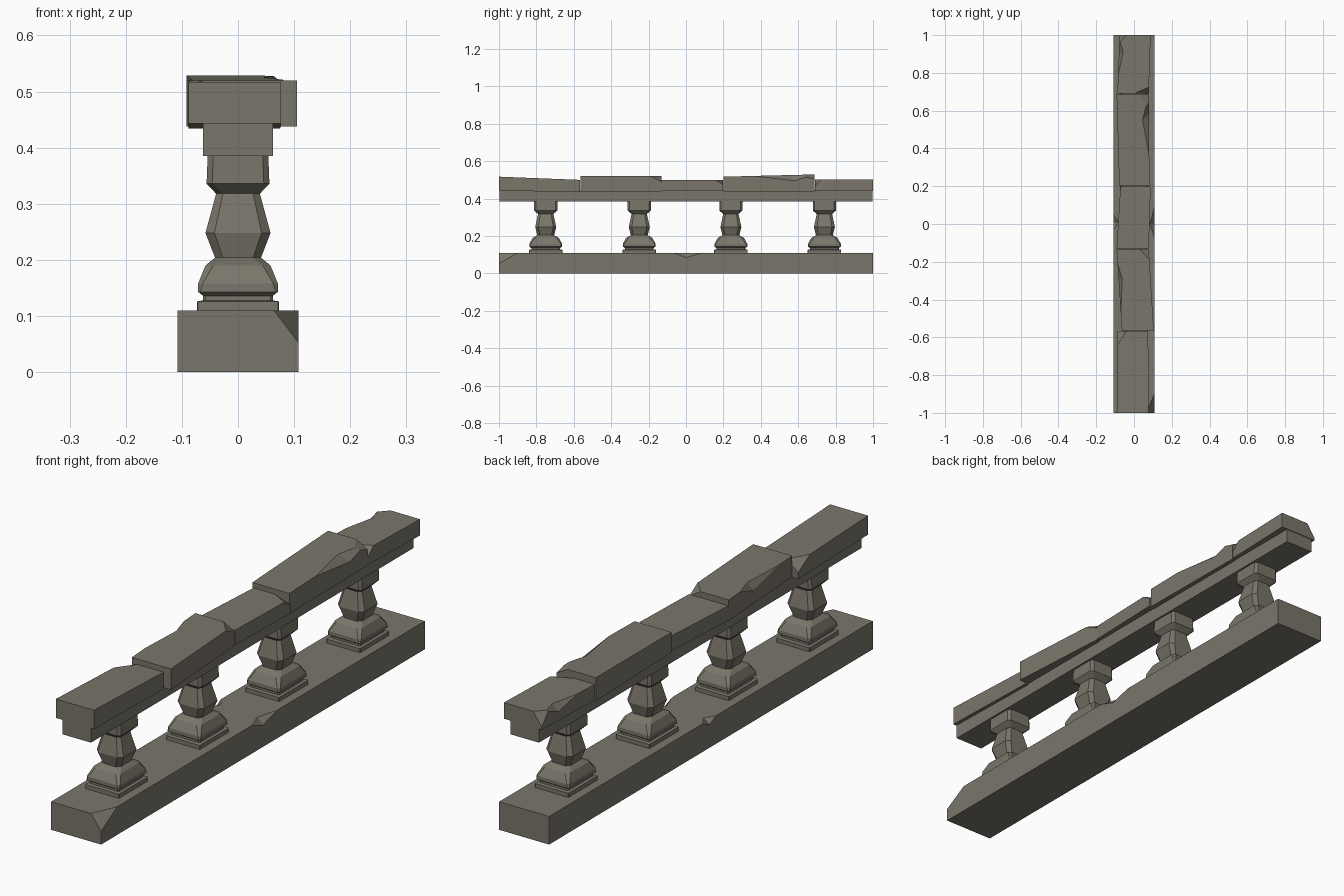
import bpy, bmesh
from mathutils import Vector as V

if "Cube" in bpy.data.objects:
    bpy.data.objects.remove(bpy.data.objects["Cube"])

stone = bpy.data.materials.new("weathered grey stone")
stone.diffuse_color = (0.195, 0.18, 0.145, 1)
stone.use_nodes = True
stone.node_tree.nodes["Principled BSDF"].inputs["Base Color"].default_value = stone.diffuse_color


def finish(name, bm):
    bmesh.ops.recalc_face_normals(bm, faces=bm.faces[:])
    me = bpy.data.meshes.new(name)
    bm.to_mesh(me)
    bm.free()
    me.materials.append(stone)
    ob = bpy.data.objects.new(name, me)
    bpy.context.collection.objects.link(ob)
    return ob


def loft(name, rings):
    """Skin a stack of equal-length rings and cap both ends."""
    bm = bmesh.new()
    rows = [[bm.verts.new(p) for p in r] for r in rings]
    n = len(rows[0])
    for a, b in zip(rows, rows[1:]):
        for i in range(n):
            j = (i + 1) % n
            bm.faces.new((a[i], a[j], b[j], b[i]))
    bm.faces.new(rows[0][::-1])
    bm.faces.new(rows[-1])
    return finish(name, bm)


def box(name, x, y0, y1, z0, z1):
    return loft(name, [[(-x, y0, z), (x, y0, z), (x, y1, z), (-x, y1, z)] for z in (z0, z1)])


def carve(ob, pts):
    """Remove the convex hull of pts from ob."""
    bm = bmesh.new()
    for p in pts:
        bm.verts.new(p)
    bmesh.ops.convex_hull(bm, input=bm.verts[:])
    cutter = finish("chip_cutter", bm)
    cutter.hide_render = True
    m = ob.modifiers.new("chip", 'BOOLEAN')
    m.operation, m.solver, m.object = 'DIFFERENCE', 'EXACT', cutter
    with bpy.context.temp_override(object=ob, active_object=ob):
        bpy.ops.object.modifier_apply(modifier=m.name)
    bpy.data.objects.remove(cutter)


def notch(ob, a, b, c, d):
    """V notch on an edge: a, b on the edge, valley line c-d."""
    a, b, c, d = V(a), V(b), V(c), V(d)
    m = (c + d) / 2
    carve(ob, [m + 2 * (a - m), m + 2 * (b - m), m + 1.8 * (c - m), m + 1.8 * (d - m)])


def corner(ob, k, p, q, r):
    """Break off corner k through the points p, q, r."""
    k, p, q, r = V(k), V(p), V(q), V(r)
    g = (p + q + r) / 3
    carve(ob, [g + 2 * (t - g) for t in (p, q, r)] + [g + 4 * (k - g)])


# Plinth with broken corner and edge notches
base = box("plinth", 0.108, -1, 1, 0, 0.11)
corner(base, (.108, -1, .11), (.064, -1, .11), (.108, -.9, .11), (.108, -1, .052))
notch(base, (.108, -.07, .11), (.108, .09, .11), (.084, 0, .11), (.108, 0, .085))
notch(base, (-.108, -.03, .11), (-.108, .05, .11), (-.082, .01, .11), (-.108, .01, .09))

# Balusters: z, half width x, half width y, corner chamfer
profile = [(.108, .073, .09, .002), (.126, .073, .09, .002), (.128, .062, .077, .004),
           (.136, .062, .077, .004), (.143, .071, .088, .004), (.158, .071, .088, .008),
           (.19, .058, .07, .014), (.204, .041, .045, .014), (.248, .058, .056, .016),
           (.318, .039, .041, .012), (.336, .056, .062, .01), (.387, .054, .062, .01)]
for i, y in enumerate((-.75, -.25, .24, .74)):
    rings = []
    for z, w, h, c in profile:
        rings.append([(px, y + py, z) for px, py in (
            (w, c - h), (w, h - c), (w - c, h), (c - w, h),
            (-w, h - c), (-w, c - h), (c - w, -h), (w - c, -h))])
    loft("baluster_%d" % (i + 1), rings)

# Rail under the coping
box("lower_rail", 0.062, -.997, .997, .385, .445)

# Coping stones: y0, y1, left/right x at y0, left/right x at y1, bottom/top z at y0 and y1
coping = [(-1, -.567, -.088, .077, -.088, .075, .443, .517, .434, .500),
          (-.565, -.132, -.064, .105, -.092, .078, .438, .520, .438, .520),
          (-.13, .198, -.092, .078, -.072, .088, .440, .498, .440, .498),
          (.2, .688, -.078, .082, -.092, .078, .438, .517, .438, .529),
          (.69, 1, -.088, .078, -.076, .088, .440, .503, .440, .503)]
caps = []
for i, (y0, y1, l0, r0, l1, r1, b0, t0, b1, t1) in enumerate(coping):
    caps.append(loft("coping_stone_%d" % (i + 1), [
        [(l0, y0, b0), (r0, y0, b0), (r1, y1, b1), (l1, y1, b1)],
        [(l0, y0, t0), (r0, y0, t0), (r1, y1, t1), (l1, y1, t1)]]))
s1, s2, s3, s4, s5 = caps

# Broken corners and edges of the coping
corner(s1, (-.088, -.567, .5), (-.04, -.567, .5), (-.088, -.64, .502), (-.088, -.567, .46))
corner(s2, (.078, -.132, .52), (.03, -.132, .52), (.082, -.19, .52), (.078, -.132, .49))
notch(s2, (-.087, -.21, .52), (-.07, -.47, .52), (-.062, -.29, .52), (-.081, -.3, .49))
corner(s3, (.088, .198, .498), (.02, .198, .498), (.087, .16, .498), (.088, .198, .475))
notch(s4, (.081, .36, .521), (.078, .685, .529), (.045, .55, .526), (.079, .58, .495))
corner(s4, (.078, .688, .529), (.03, .688, .529), (.079, .6, .527), (.078, .688, .503))
corner(s5, (.078, .69, .503), (0, .69, .503), (.079, .725, .503), (.078, .69, .47))
notch(s5, (-.084, .79, .503), (-.077, .98, .503), (-.058, .91, .503), (-.08, .9, .475))
corner(s5, (-.076, 1, .503), (-.04, 1, .503), (-.077, .96, .503), (-.076, 1, .45))
